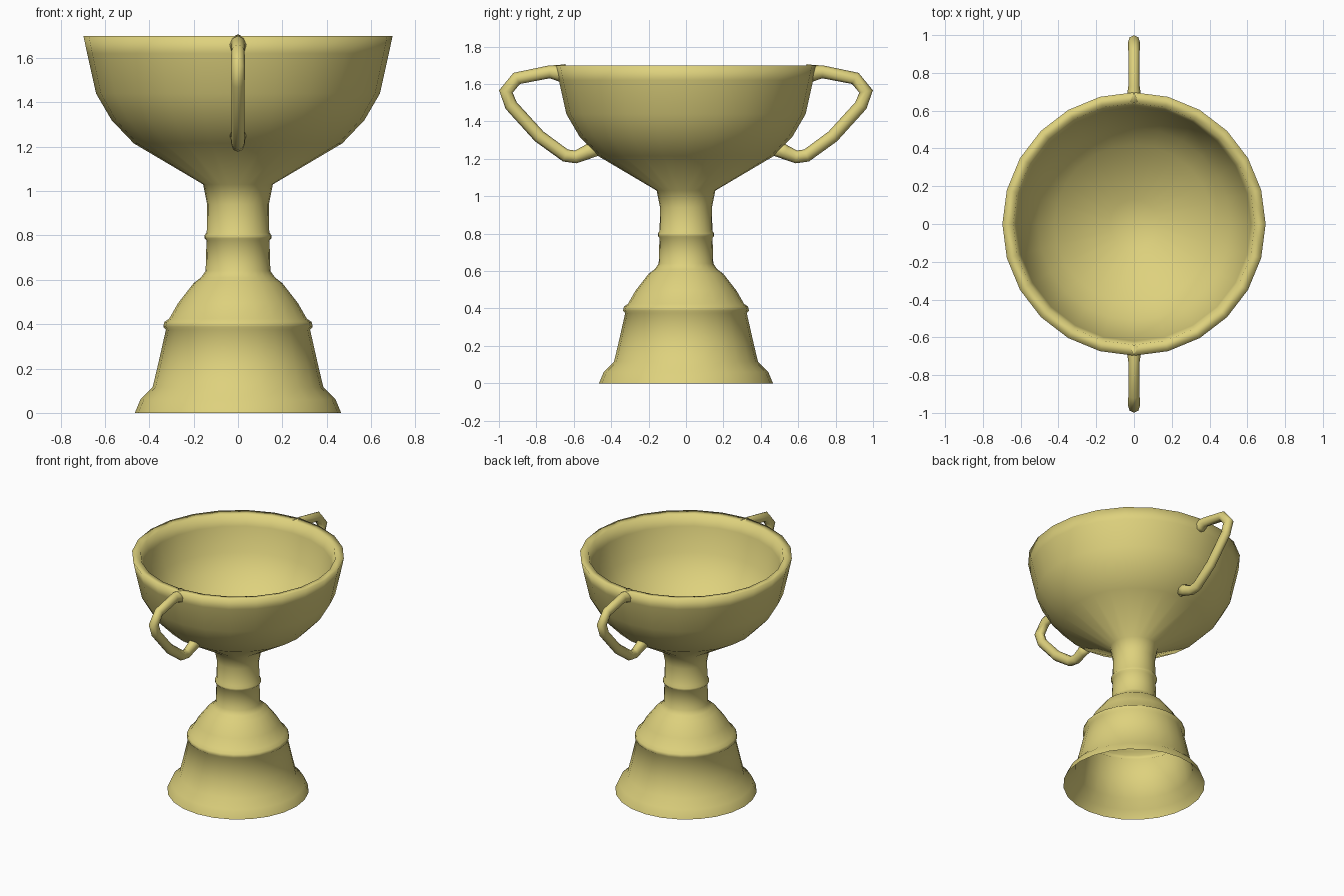
import bpy, bmesh, math
from mathutils import Vector

if "Cube" in bpy.data.objects:
    bpy.data.objects.remove(bpy.data.objects["Cube"])

gold = bpy.data.materials.new("pale gold")
gold.diffuse_color = (0.73, 0.64, 0.205, 1)
gold.use_nodes = True
gold.node_tree.nodes["Principled BSDF"].inputs["Base Color"].default_value = gold.diffuse_color


def finish(bm, name):
    mesh = bpy.data.meshes.new(name)
    bm.to_mesh(mesh)
    bm.free()
    mesh.materials.append(gold)
    mesh.shade_smooth()
    obj = bpy.data.objects.new(name, mesh)
    bpy.context.collection.objects.link(obj)
    return obj


def lathe(name, profile, sides=24):
    """Spin an (r, z) profile about the z axis; r = 0 closes to a point."""
    bm = bmesh.new()
    rings = []
    for r, z in profile:
        if r == 0:
            rings.append([bm.verts.new((0, 0, z))] * sides)
        else:
            rings.append([bm.verts.new((r * math.cos(math.tau * i / sides),
                                        r * math.sin(math.tau * i / sides), z))
                          for i in range(sides)])
    for a, b in zip(rings, rings[1:]):
        for i in range(sides):
            j = (i + 1) % sides
            quad = list(dict.fromkeys((a[i], a[j], b[j], b[i])))
            bm.faces.new(quad)
    return finish(bm, name)


def tube(name, path, sign, sides=8):
    """Sweep a round section along (y, z, radius) points in the x = 0 plane."""
    bm = bmesh.new()
    pts = [Vector((0, sign * y, z)) for y, z, r in path]
    rings = []
    for k, p in enumerate(pts):
        before = (p - pts[max(k - 1, 0)]).normalized()
        after = (pts[min(k + 1, len(pts) - 1)] - p).normalized()
        t = (before + after).normalized()
        n = Vector((0, -t.z, t.y))
        r = path[k][2]
        rings.append([bm.verts.new(p + r * (math.cos(a) * n * 1.15 + math.sin(a) * Vector((1, 0, 0))))
                      for a in (math.tau * i / sides for i in range(sides))])
    for a, b in zip(rings, rings[1:]):
        for i in range(sides):
            j = (i + 1) % sides
            bm.faces.new((a[i], a[j], b[j], b[i]))
    bm.faces.new(rings[0])
    bm.faces.new(rings[-1])
    bmesh.ops.recalc_face_normals(bm, faces=bm.faces)
    return finish(bm, name)


# Hollow flared foot with a raised band, and the stem with its ring
foot = [(0.465, 0), (0.44, 0.06), (0.385, 0.115), (0.36, 0.22), (0.325, 0.375),
        (0.337, 0.388), (0.332, 0.41), (0.31, 0.425), (0.27, 0.495), (0.20, 0.585),
        (0.167, 0.61), (0.146, 0.64)]
stem = [(0.146, 0.64), (0.142, 0.778), (0.151, 0.787), (0.151, 0.8), (0.141, 0.815),
        (0.139, 0.94), (0.157, 1.03)]
# Bowl: outer wall, rim, then inner wall down to the centre
bowl = [(0.157, 1.03), (0.47, 1.215), (0.57, 1.32), (0.64, 1.44), (0.68, 1.62),
        (0.697, 1.70), (0.64, 1.695), (0.62, 1.62), (0.58, 1.45), (0.51, 1.34),
        (0.42, 1.25), (0.13, 1.08), (0, 1.07)]
lathe("cup_body", foot + stem[1:] + bowl[1:])

# Two looped handles, flaring where they join the bowl
handle = [(0.65, 1.655, 0.045), (0.69, 1.66, 0.036), (0.73, 1.665, 0.03),
          (0.905, 1.63, 0.03), (0.963, 1.56, 0.032), (0.935, 1.485, 0.03),
          (0.785, 1.32, 0.03), (0.645, 1.218, 0.03), (0.59, 1.21, 0.03),
          (0.53, 1.235, 0.033), (0.48, 1.26, 0.04)]
for side, sign in (("front", -1), ("back", 1)):
    tube(side + "_handle", handle, sign)
